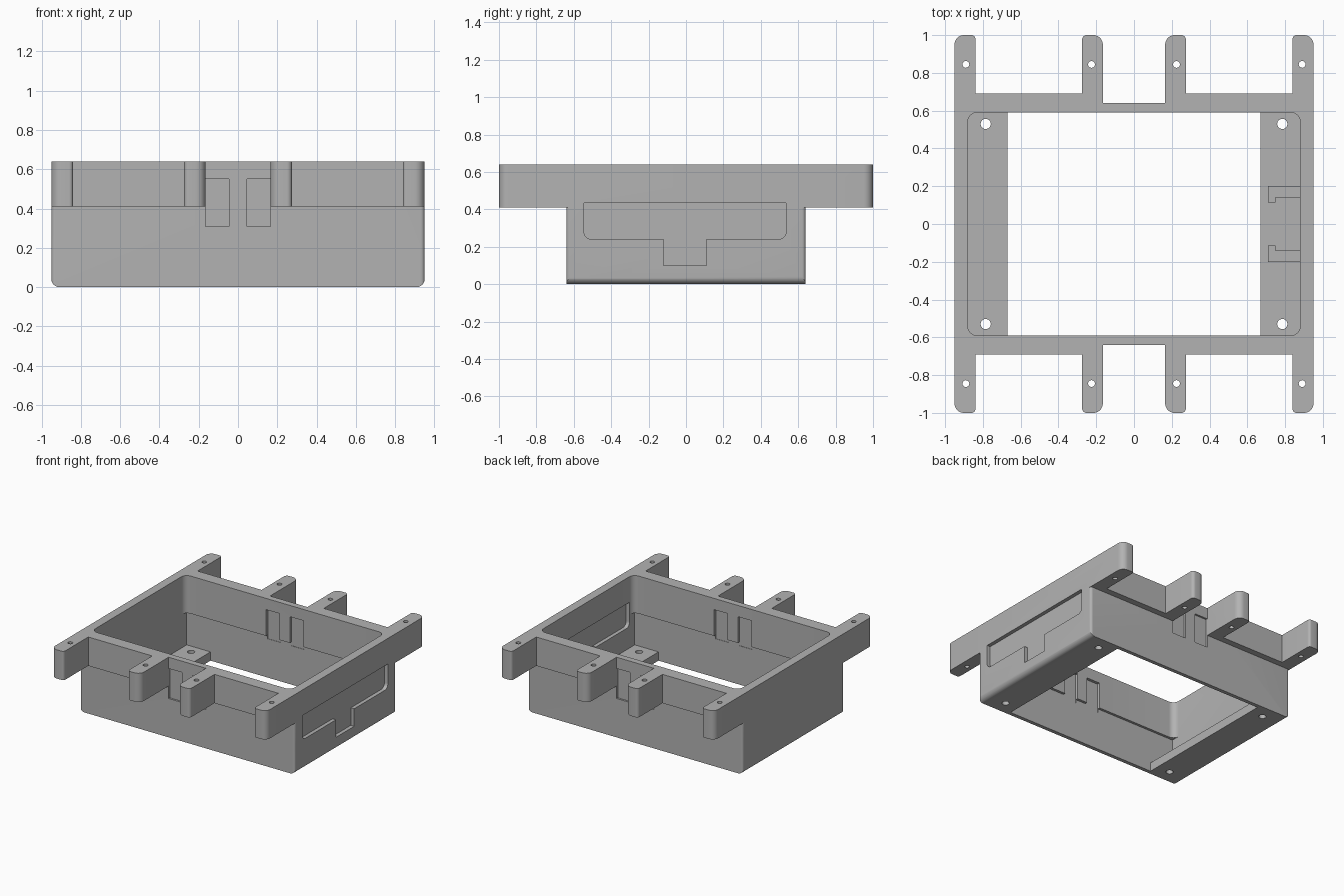
import bpy, bmesh, math
from mathutils import Vector

cube = bpy.data.objects.get("Cube")
if cube:
    bpy.data.objects.remove(cube)

grey = bpy.data.materials.new("plain_grey")
grey.use_nodes = True
colour = (0.45, 0.45, 0.45, 1)
grey.diffuse_color = colour
grey.node_tree.nodes["Principled BSDF"].inputs["Base Color"].default_value = colour


def rounded(points, steps=8):
    """Outline from (u, v[, radius]) corners, each radius turned into an arc."""
    out = []
    for i, p in enumerate(points):
        c = Vector(p[:2])
        if len(p) < 3:
            out.append(c)
            continue
        r = p[2]
        a = (Vector(points[i - 1][:2]) - c).normalized()
        b = (Vector(points[(i + 1) % len(points)][:2]) - c).normalized()
        centre = c + (a + b) * r
        for k in range(steps + 1):
            t = math.pi / 2 * k / steps
            out.append(centre - b * r * math.cos(t) - a * r * math.sin(t))
    return out


def prism(name, outline, lo, hi, axis="z"):
    """Extrude an outline between lo and hi along an axis."""
    place = {"x": lambda u, v, w: (w, u, v),
             "y": lambda u, v, w: (u, w, v),
             "z": lambda u, v, w: (u, v, w)}[axis]
    bm = bmesh.new()
    face = bm.faces.new([bm.verts.new(place(p[0], p[1], lo)) for p in outline])
    ext = bmesh.ops.extrude_face_region(bm, geom=[face])
    shift = Vector(place(0, 0, hi - lo))
    bmesh.ops.translate(bm, vec=shift,
                        verts=[g for g in ext["geom"] if isinstance(g, bmesh.types.BMVert)])
    bmesh.ops.recalc_face_normals(bm, faces=bm.faces)
    mesh = bpy.data.meshes.new(name)
    bm.to_mesh(mesh)
    bm.free()
    mesh.materials.append(grey)
    obj = bpy.data.objects.new(name, mesh)
    bpy.context.collection.objects.link(obj)
    return obj


def rect(u0, u1, v0, v1):
    return [(u0, v0), (u1, v0), (u1, v1), (u0, v1)]


def round_rect(hx, hy, r):
    return rounded([(-hx, -hy, r), (hx, -hy, r), (hx, hy, r), (-hx, hy, r)])


def circle(x, y, r, n=24):
    return [(x + r * math.cos(math.tau * k / n), y + r * math.sin(math.tau * k / n))
            for k in range(n)]


def activate(obj):
    bpy.ops.object.select_all(action="DESELECT")
    obj.select_set(True)
    bpy.context.view_layer.objects.active = obj


def combine(target, other, operation):
    activate(target)
    mod = target.modifiers.new("combine", "BOOLEAN")
    mod.operation = operation
    mod.solver = "EXACT"
    mod.object = other
    bpy.ops.object.modifier_apply(modifier=mod.name)
    bpy.data.objects.remove(other)


TOP, STEP, FLOOR = 0.64, 0.41, 0.07
SIDES = (-1, 1)

# Lower box, rounded along its bottom ends and upright edges
tray = prism("tray_body", rounded([(-0.95, 0, 0.04), (0.95, 0, 0.04),
                                   (0.95, STEP), (-0.95, STEP)]), -0.64, 0.64, "y")
combine(tray, prism("edge_shape", round_rect(0.95, 0.64, 0.02), -0.1, 0.6), "INTERSECT")

# Upper frame with eight mounting arms, mirrored from one quarter
quarter = [(0.165, 0.64), (0.165, 1, 0.05), (0.275, 1, 0.025), (0.275, 0.69),
           (0.84, 0.69), (0.84, 1, 0.02), (0.95, 1, 0.05)]


def flip(points, sx, sy):
    return [(p[0] * sx, p[1] * sy) + p[2:] for p in points]


plan = (quarter + flip(quarter, 1, -1)[::-1] + flip(quarter, -1, -1)
        + flip(quarter, -1, 1)[::-1])
combine(tray, prism("arm_frame", rounded(plan), STEP, TOP), "UNION")

# Cavity, undercut lower walls and floor opening
combine(tray, prism("cavity", round_rect(0.88, 0.59, 0.05), FLOOR, 0.8), "DIFFERENCE")
combine(tray, prism("undercut", rect(-0.88, 0.88, -0.61, 0.61), FLOOR, 0.34), "DIFFERENCE")
combine(tray, prism("opening", rect(-0.67, 0.67, -0.61, 0.61), -0.1, 0.2), "DIFFERENCE")

# Screw holes in the arms and the floor ledges
for sx in SIDES:
    for sy in SIDES:
        for x, y, r in ((0.89, 0.845, 0.018), (0.225, 0.845, 0.018), (0.785, 0.53, 0.027)):
            combine(tray, prism("hole", circle(x * sx, y * sy, r), -0.1, 0.8), "DIFFERENCE")

# Paired window recesses on both faces of the front and back walls
for sx in SIDES:
    for sy in SIDES:
        for near, far in ((0.5, 0.613), (0.625, 0.7)):
            window = rect(*sorted((0.045 * sx, 0.165 * sx)), 0.31, 0.55)
            combine(tray, prism("window", window, *sorted((near * sy, far * sy)), "y"),
                    "DIFFERENCE")

# Socket recess on both faces of one end wall
socket = rounded([(-0.545, 0.435), (-0.545, 0.24, 0.04), (-0.12, 0.24), (-0.12, 0.1),
                  (0.11, 0.1), (0.11, 0.24), (0.535, 0.24, 0.04), (0.535, 0.435)])
for near, far in ((0.8, 0.91), (0.92, 1.1)):
    combine(tray, prism("socket", socket, near, far, "x"), "DIFFERENCE")

# Hooked guide posts on the ledge beside the socket
posts = []
for sy, name in ((1, "back_guide_post"), (-1, "front_guide_post")):
    hook = [(0.71, 0.2), (0.885, 0.2), (0.885, 0.14), (0.75, 0.14), (0.75, 0.115), (0.71, 0.115)]
    posts.append(prism(name, flip(hook, 1, sy), FLOOR - 0.005, 0.17))

for obj in [tray] + posts:
    activate(obj)
    bpy.ops.object.shade_smooth_by_angle(angle=math.radians(30))
